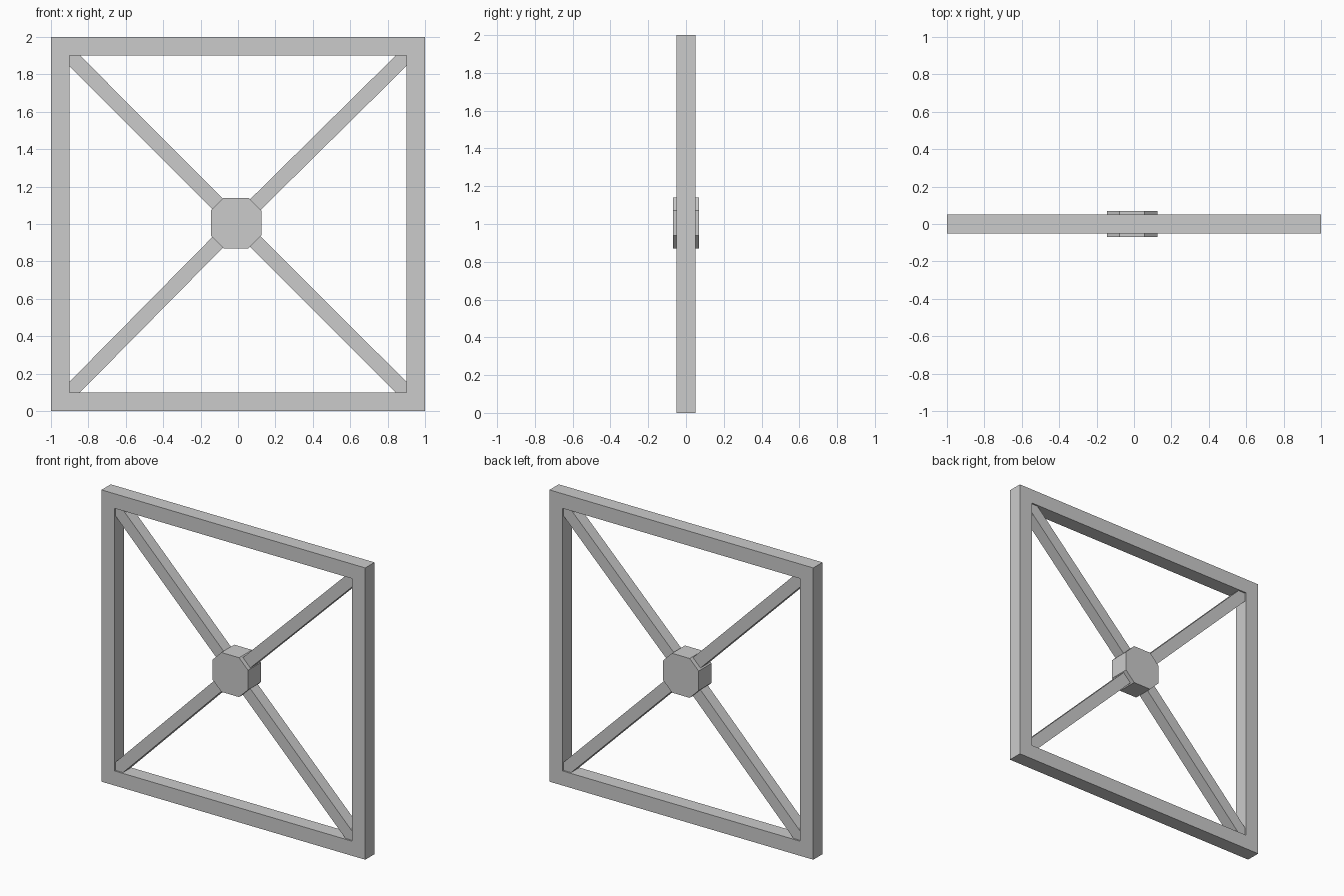
import bpy, bmesh
from math import pi
from mathutils import Matrix, Vector

if "Cube" in bpy.data.objects:
    bpy.data.objects.remove(bpy.data.objects["Cube"])


def finish(name, bm):
    bmesh.ops.recalc_face_normals(bm, faces=bm.faces)
    mesh = bpy.data.meshes.new(name)
    bm.to_mesh(mesh)
    bm.free()
    ob = bpy.data.objects.new(name, mesh)
    bpy.context.collection.objects.link(ob)
    return ob


def extrude_y(bm, depth):
    res = bmesh.ops.extrude_face_region(bm, geom=bm.faces[:])
    verts = [g for g in res["geom"] if isinstance(g, bmesh.types.BMVert)]
    bmesh.ops.translate(bm, verts=verts, vec=(0, depth, 0))


# Square outer frame: mitred ring with a square opening
FRAME_DEPTH = 0.10
corners = [(-1, -1), (1, -1), (1, 1), (-1, 1)]
bm = bmesh.new()
outer = [bm.verts.new((x, -FRAME_DEPTH / 2, 1 + z)) for x, z in corners]
inner = [bm.verts.new((0.9 * x, -FRAME_DEPTH / 2, 1 + 0.9 * z)) for x, z in corners]
for i in range(4):
    j = (i + 1) % 4
    bm.faces.new((outer[i], outer[j], inner[j], inner[i]))
extrude_y(bm, FRAME_DEPTH)
finish("frame", bm)

# Diagonal spokes, from the hub into each inner corner of the frame
SPOKE = 0.08
centre = Vector((-0.007, 0, 1.005))
names = ["spoke_lower_left", "spoke_lower_right", "spoke_upper_right", "spoke_upper_left"]
for name, (x, z) in zip(names, corners):
    end = Vector((0.92 * x, 0, 1 + 0.92 * z))
    direction = (end - centre).normalized()
    start = centre + direction * 0.06
    length = (end - start).length
    bm = bmesh.new()
    bmesh.ops.create_cube(bm, size=1, matrix=Matrix.Diagonal((SPOKE, SPOKE, length, 1)))
    ob = finish(name, bm)
    ob.location = (start + end) / 2
    ob.rotation_euler = (0, Vector((0, 1)).angle_signed(Vector((direction.x, direction.z))), 0)

# Central hub: square block with chamfered corners
HUB_DEPTH, HALF, FLAT = 0.14, 0.135, 0.067
profile = []
for i in range(4):
    rot = Matrix.Rotation(i * pi / 2, 2)
    profile += [rot @ Vector((HALF, -FLAT)), rot @ Vector((HALF, FLAT))]
bm = bmesh.new()
bm.faces.new([bm.verts.new((p.x - 0.01, -HUB_DEPTH / 2, p.y + 1.005)) for p in profile])
extrude_y(bm, HUB_DEPTH)
finish("hub", bm)
